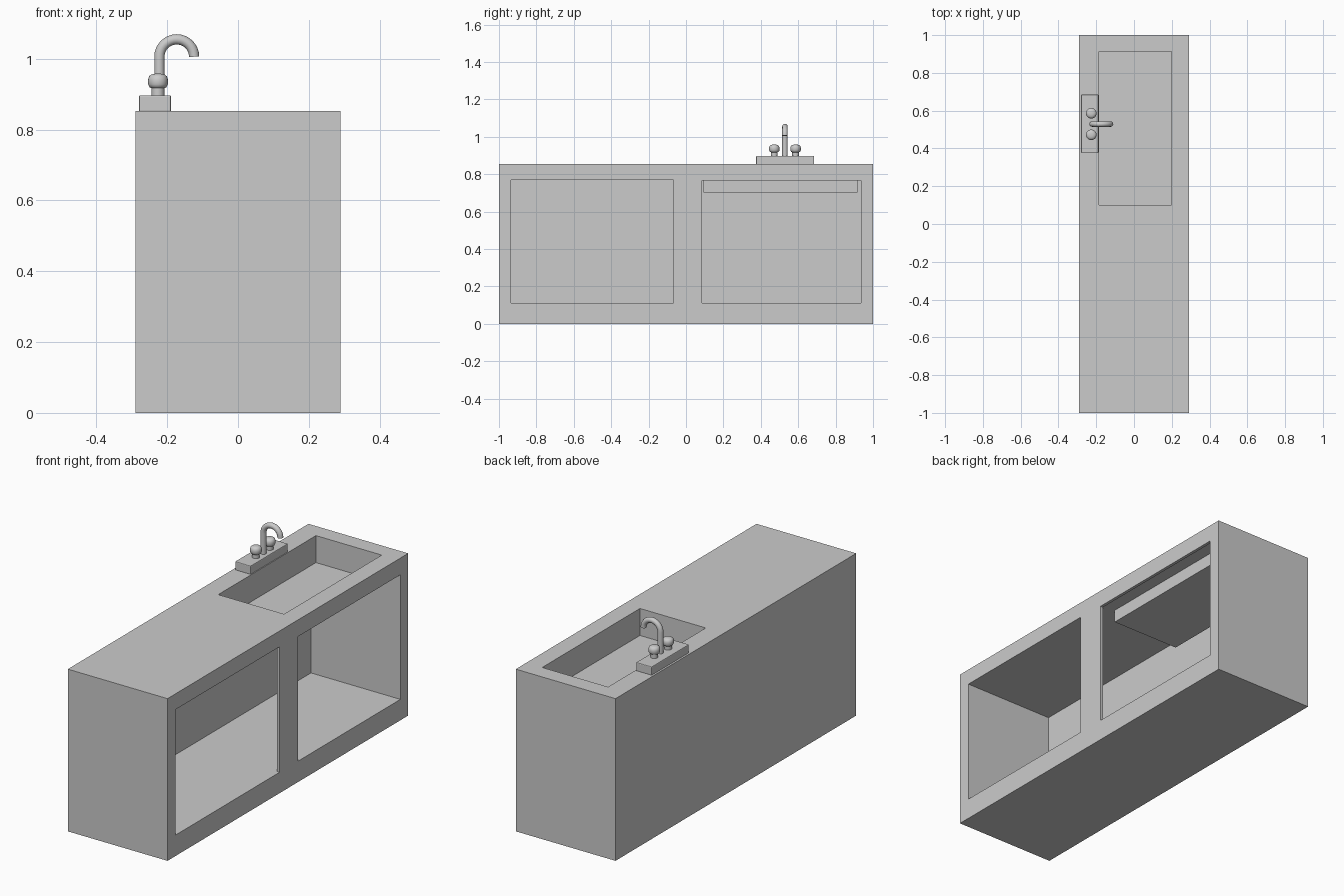
import bpy, bmesh
from math import pi, cos, sin, radians

if "Cube" in bpy.data.objects:
    bpy.data.objects.remove(bpy.data.objects["Cube"])


def box(name, x, y, z):
    bm = bmesh.new()
    bmesh.ops.create_cube(bm, size=1)
    for v in bm.verts:
        for i, (lo, hi) in enumerate((x, y, z)):
            v.co[i] = hi if v.co[i] > 0 else lo
    me = bpy.data.meshes.new(name)
    bm.to_mesh(me)
    bm.free()
    ob = bpy.data.objects.new(name, me)
    bpy.context.collection.objects.link(ob)
    return ob


def activate(ob):
    bpy.ops.object.select_all(action='DESELECT')
    ob.select_set(True)
    bpy.context.view_layer.objects.active = ob


def apply_boolean(ob, tool, op):
    activate(ob)
    m = ob.modifiers.new("cut", 'BOOLEAN')
    m.operation, m.solver, m.object = op, 'EXACT', tool
    bpy.ops.object.modifier_apply(modifier=m.name)
    bpy.data.objects.remove(tool, do_unlink=True)


def smooth(ob, angle=40):
    activate(ob)
    bpy.ops.object.shade_smooth_by_angle(angle=radians(angle))


def lathe(name, profile, loc, sides=24):
    bm = bmesh.new()
    rings = [[bm.verts.new((r * cos(2 * pi * i / sides), r * sin(2 * pi * i / sides), z))
              for i in range(sides)] for r, z in profile]
    for a, b in zip(rings, rings[1:]):
        for i in range(sides):
            j = (i + 1) % sides
            bm.faces.new((a[i], a[j], b[j], b[i]))
    bm.faces.new(rings[0][::-1])
    bm.faces.new(rings[-1])
    me = bpy.data.meshes.new(name)
    bm.to_mesh(me)
    bm.free()
    ob = bpy.data.objects.new(name, me)
    ob.location = loc
    bpy.context.collection.objects.link(ob)
    smooth(ob)
    return ob


# Cabinet: hollow body, two front openings, hanging sink basin
cabinet = box("cabinet", (-0.29, 0.29), (-1, 1), (0, 0.853))
steps = [
    ("cavity", (-0.23, 0.274), (-0.935, 0.935), (0.11, 0.77), 'DIFFERENCE'),
    ("left_opening", (0.2, 0.35), (-0.935, -0.068), (0.11, 0.77), 'DIFFERENCE'),
    ("right_opening", (0.2, 0.35), (0.085, 0.935), (0.11, 0.765), 'DIFFERENCE'),
    ("basin", (-0.191, 0.204), (0.094, 0.918), (0.703, 0.81), 'UNION'),
    ("well", (-0.185, 0.198), (0.10, 0.912), (0.711, 0.95), 'DIFFERENCE'),
]
for name, x, y, z, op in steps:
    apply_boolean(cabinet, box(name, x, y, z), op)

# Tap base block
base = box("tap_base", (-0.28, -0.189), (0.375, 0.685), (0.85, 0.897))
bev = base.modifiers.new("bevel", 'BEVEL')
bev.width, bev.segments = 0.004, 2

# Tap handles: stem with a rounded knob
handle = [(0.018, 0), (0.018, 0.022), (0.024, 0.025), (0.028, 0.033), (0.028, 0.046),
          (0.025, 0.056), (0.018, 0.061), (0.008, 0.063)]
for side, y in (("left", 0.472), ("right", 0.586)):
    lathe("tap_handle_" + side, handle, (-0.226, y, 0.895))

# Swan-neck spout
cu = bpy.data.curves.new("spout", 'CURVE')
cu.dimensions = '3D'
cu.bevel_depth, cu.bevel_resolution, cu.use_fill_caps = 0.0145, 4, True
r, cx, cz = 0.049, -0.173, 1.006
path = [(cx - r, 0.89)] + [(cx - r * cos(pi * i / 16), cz + r * sin(pi * i / 16))
                           for i in range(17)]
sp = cu.splines.new('POLY')
sp.points.add(len(path) - 1)
for p, (x, z) in zip(sp.points, path):
    p.co = (x, 0.529, z, 1)
spout = bpy.data.objects.new("spout", cu)
bpy.context.collection.objects.link(spout)
activate(spout)
bpy.ops.object.convert(target='MESH')
smooth(bpy.context.view_layer.objects.active)
